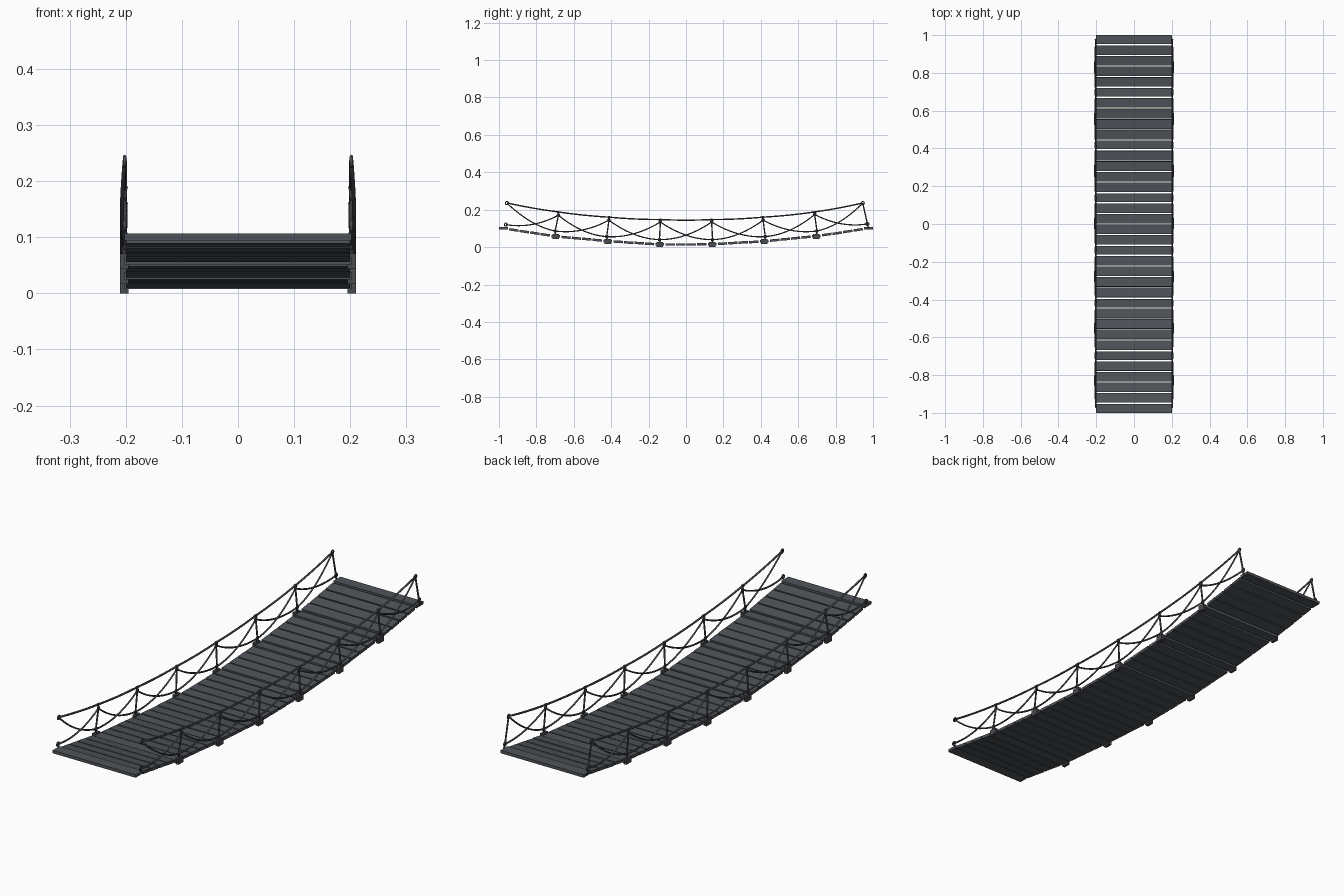
import bpy, bmesh, math, random
from mathutils import Vector, Matrix

if "Cube" in bpy.data.objects:
    bpy.data.objects.remove(bpy.data.objects["Cube"])

random.seed(4)


def material(name, rgb):
    m = bpy.data.materials.new(name)
    m.diffuse_color = (*rgb, 1)
    m.use_nodes = True
    m.node_tree.nodes["Principled BSDF"].inputs["Base Color"].default_value = m.diffuse_color
    return m


WOOD = material("slate grey wood", (0.078, 0.086, 0.098))
ROPE = material("dark grey rope", (0.066, 0.069, 0.076))

# Bridge stations along y: deck centre, lower ring and upper ring heights
PITCH = 1.952 / 35
STEP = PITCH * 5
NODE_Y = [(-3.5 + i) * STEP for i in range(8)]
DECK_Z = [0.1005, 0.058, 0.0315, 0.0145, 0.0145, 0.0315, 0.058, 0.1005]
LOW = [(-0.963, 0.12), (-0.70, 0.086), (-0.424, 0.056), (-0.142, 0.04),
       (0.142, 0.04), (0.424, 0.056), (0.70, 0.086), (0.97, 0.124)]
TOP = [(-0.957, 0.235), (-0.682, 0.17), (-0.412, 0.144), (-0.137, 0.134),
       (0.137, 0.134), (0.412, 0.144), (0.688, 0.174), (0.945, 0.235)]
RAIL = [(-0.957, 0.236), (-0.685, 0.188), (-0.412, 0.16), (-0.137, 0.147),
        (0.137, 0.147), (0.412, 0.16), (0.688, 0.188), (0.945, 0.236)]
SIDE = 0.202


def mesh_object(name, bm, mat, smooth=False):
    me = bpy.data.meshes.new(name)
    bm.to_mesh(me)
    bm.free()
    ob = bpy.data.objects.new(name, me)
    bpy.context.collection.objects.link(ob)
    me.materials.append(mat)
    for p in me.polygons:
        p.use_smooth = smooth
    return ob


def add_box(bm, centre, size, tilt=0.0):
    mat = (Matrix.Translation(centre) @ Matrix.Rotation(tilt, 4, 'X')
           @ Matrix.Diagonal((*size, 1)))
    bmesh.ops.create_cube(bm, size=1, matrix=mat)


def add_tube(bm, pts, r, sides=6, closed=False, normal=Vector((1, 0, 0))):
    """Sweep a small polygon along points lying near a plane with this normal."""
    n = len(pts)
    rings = []
    for i, p in enumerate(pts):
        a = pts[(i - 1) % n] if closed else pts[max(i - 1, 0)]
        b = pts[(i + 1) % n] if closed else pts[min(i + 1, n - 1)]
        t = (b - a).normalized()
        u = (normal - t * normal.dot(t)).normalized()
        v = t.cross(u)
        rings.append([bm.verts.new(p + r * (u * math.cos(k * math.tau / sides)
                                            + v * math.sin(k * math.tau / sides)))
                      for k in range(sides)])
    for i in range(n if closed else n - 1):
        a, b = rings[i], rings[(i + 1) % n]
        for k in range(sides):
            j = (k + 1) % sides
            bm.faces.new((a[k], a[j], b[j], b[k]))
    if not closed:
        bm.faces.new(rings[0][::-1])
        bm.faces.new(rings[-1])


def hang(a, b, sag, bulge=0.0, n=12):
    """Points of a rope from a to b that sags down and bulges outward."""
    out = math.copysign(1, a.x)
    pts = []
    for i in range(n + 1):
        t = i / n
        s = 4 * t * (1 - t)
        pts.append(a.lerp(b, t) + Vector((out * bulge * s, 0, -sag * s)))
    return pts


def ring_points(c, r, n=12):
    return [c + Vector((0, r * math.cos(i * math.tau / n), r * math.sin(i * math.tau / n)))
            for i in range(n)]


# Deck planks: one level plank per station, four sloping planks between
bm = bmesh.new()
for i in range(8):
    add_box(bm, (0, NODE_Y[i], DECK_Z[i]), (0.404, 0.045 if 0 < i < 7 else 0.048, 0.013))
    if i < 7:
        tilt = math.atan2(DECK_Z[i + 1] - DECK_Z[i], STEP)
        for k in range(1, 5):
            t = k / 5
            z = DECK_Z[i] + (DECK_Z[i + 1] - DECK_Z[i]) * t + random.uniform(-.0008, .0008)
            add_box(bm, (0, NODE_Y[i] + STEP * t, z), (0.4, 0.0505, 0.013), tilt)
mesh_object("deck_planks", bm, WOOD)

for s, label in ((-1, "left"), (1, "right")):
    x = s * SIDE
    P = lambda yz: Vector((x, yz[0], yz[1]))

    # Rope bindings round the plank ends
    bm = bmesh.new()
    for i in range(1, 7):
        add_box(bm, (s * 0.2025, NODE_Y[i], DECK_Z[i] - 0.001), (0.015, 0.034, 0.027))
    mesh_object(label + "_plank_bindings", bm, ROPE)

    # Handrail rope
    bm = bmesh.new()
    rail = [P(RAIL[0])]
    for i in range(7):
        rail += hang(P(RAIL[i]), P(RAIL[i + 1]), 0.003, n=4)[1:]
    add_tube(bm, rail, 0.0042)
    mesh_object(label + "_handrail_rope", bm, ROPE, True)

    # Upright ropes (none at the front end)
    bm = bmesh.new()
    for i in range(1, 8):
        foot = Vector((s * 0.204, NODE_Y[i], DECK_Z[i]))
        add_tube(bm, [foot, P(LOW[i]), P(TOP[i]), P(RAIL[i])], 0.004)
    mesh_object(label + "_upright_ropes", bm, ROPE, True)

    # Sagging crossed ropes
    bm = bmesh.new()
    for i in range(7):
        add_tube(bm, hang(P(TOP[i]), P(LOW[i + 1]), 0.024, 0.005), 0.0037)
        add_tube(bm, hang(P(LOW[i]), P(TOP[i + 1]), 0.024, -0.001), 0.0037)
    mesh_object(label + "_crossed_ropes", bm, ROPE, True)

    # Rope loops at the top and bottom of each upright
    bm = bmesh.new()
    for i in range(8):
        end = i in (0, 7)
        for c in (TOP[i], LOW[i]):
            add_tube(bm, ring_points(P(c), 0.0085 if end else 0.007), 0.0032, closed=True)
    mesh_object(label + "_rope_loops", bm, ROPE, True)

    # Knots on the handrail
    bm = bmesh.new()
    for i in range(1, 7):
        c = P(RAIL[i])
        add_tube(bm, [c - Vector((0, 0.006, 0)), c + Vector((0, 0.006, 0))], 0.0058, 8)
    mesh_object(label + "_handrail_knots", bm, ROPE)

# Consistent outward faces
for ob in bpy.data.objects:
    bm = bmesh.new()
    bm.from_mesh(ob.data)
    bmesh.ops.recalc_face_normals(bm, faces=bm.faces)
    bm.to_mesh(ob.data)
    bm.free()
